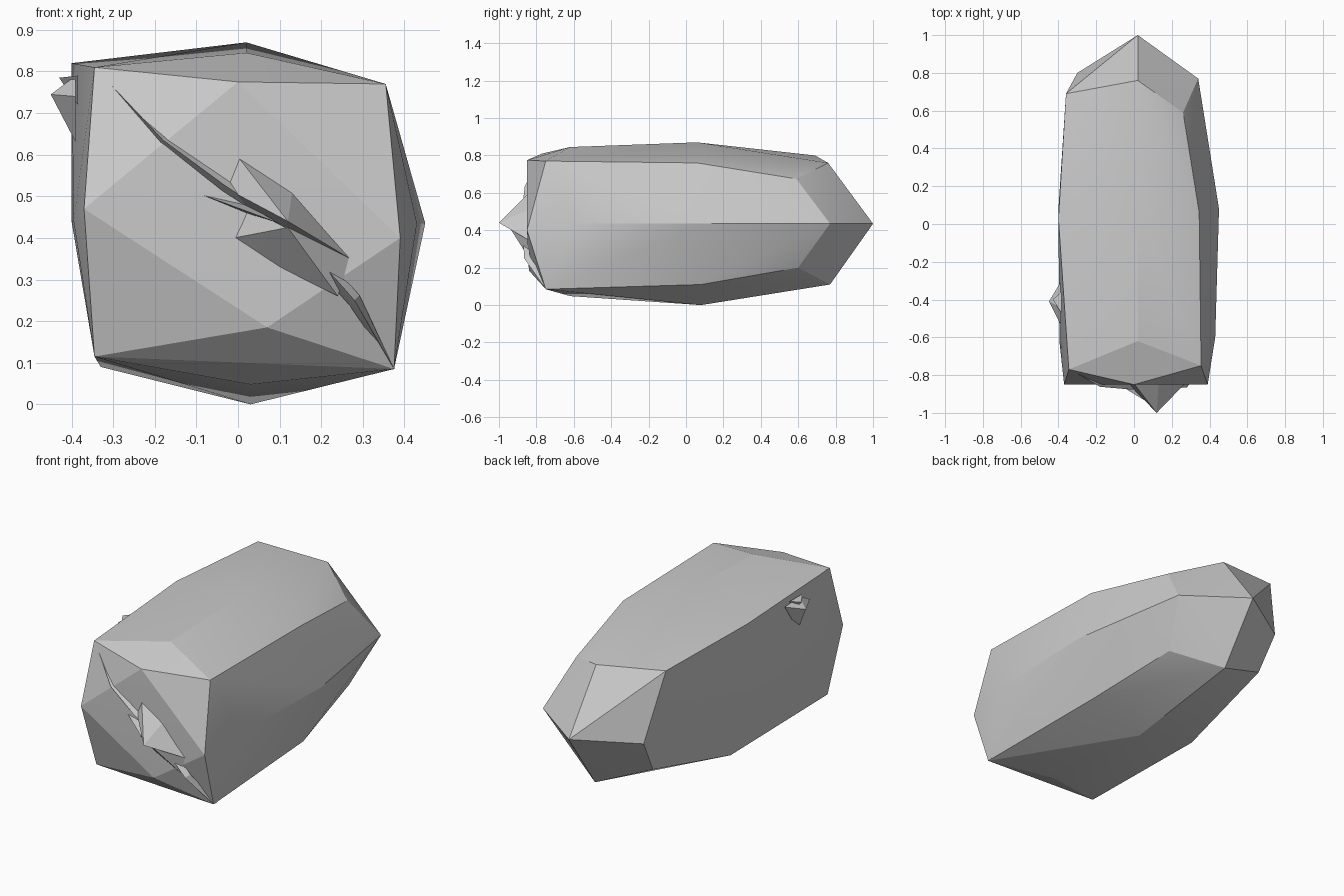
import bpy
import bmesh
import math
from mathutils import Vector

cube = bpy.data.objects.get("Cube")
if cube:
    bpy.data.objects.remove(cube, do_unlink=True)

stone = bpy.data.materials.new("stone_grey")
stone.use_nodes = True
grey = (0.6, 0.6, 0.6, 1)
stone.diffuse_color = grey
stone.node_tree.nodes["Principled BSDF"].inputs["Base Color"].default_value = grey


def finish(name, bm, angle):
    """Turn a bmesh into a named, shaded object."""
    bmesh.ops.recalc_face_normals(bm, faces=bm.faces)
    mesh = bpy.data.meshes.new(name)
    bm.to_mesh(mesh)
    bm.free()
    mesh.materials.append(stone)
    obj = bpy.data.objects.new(name, mesh)
    bpy.context.collection.objects.link(obj)
    bpy.ops.object.select_all(action="DESELECT")
    obj.select_set(True)
    bpy.context.view_layer.objects.active = obj
    bpy.ops.object.shade_smooth_by_angle(angle=math.radians(angle))
    return obj


def hull(name, points, angle=15):
    """Faceted solid wrapped round a few points."""
    bm = bmesh.new()
    for p in points:
        bm.verts.new(p)
    result = bmesh.ops.convex_hull(bm, input=bm.verts)
    loose = [v for v in result["geom_interior"] if isinstance(v, bmesh.types.BMVert)]
    bmesh.ops.delete(bm, geom=loose, context="VERTS")
    return finish(name, bm, angle)


def pyramid(name, base, apex):
    """Open-based spike from a base outline to one apex."""
    bm = bmesh.new()
    ring = [bm.verts.new(p) for p in base]
    tip = bm.verts.new(apex)
    for i, v in enumerate(ring):
        bm.faces.new((v, ring[(i + 1) % len(ring)], tip))
    bm.faces.new(ring[::-1])
    return finish(name, bm, 10)


# Main body: front rim, shoulder, waist, rear facets and rear point
front_rim = [(-.345, -.77, .81), (0, -.85, .775), (.355, -.75, .77), (.39, -.85, .40),
             (.375, -.75, .085), (.07, -.84, .185), (-.345, -.75, .115), (-.37, -.85, .47)]
shoulder = [(.02, -.62, .845), (.43, -.6, .435), (.03, -.62, .048), (-.395, -.62, .44)]
waist = [(-.4, .03, .82), (.02, .06, .87), (.345, .06, .76), (.45, .08, .435),
         (.345, .08, .11), (.03, .08, 0), (-.33, .08, .09), (-.4, .08, .44)]
rear = [(-.36, .69, .8), (.02, .76, .76), (.26, .59, .675), (.34, .77, .435),
        (.26, .6, .2), (.02, .77, .11), (-.28, .69, .23), (-.3, .8, .42)]
hull("crystal_body", front_rim + shoulder + waist + rear + [(.02, 1, .435)])

# Folded spike on the front: upper blade and lower wedge
apex = (.12, -1, .44)
pyramid("front_blade", [(0, -.845, .595), (.13, -.845, .51), (.27, -.845, .35),
                        (.1, -.845, .4), (-.03, -.845, .52)], apex)
pyramid("front_wedge", [(.02, -.845, .47), (.2, -.845, .41), (.27, -.845, .35),
                        (.24, -.845, .26), (.1, -.845, .33), (-.01, -.845, .4)],
        (.12, -.95, .425))
pyramid("front_sliver", [(-.09, -.845, .505), (.02, -.845, .48), (.02, -.845, .46)],
        (.1, -.96, .435))

# Thin raised seam running corner to corner across the front
seam = [(-.345, -.765, .81), (-.18, -.862, .635), (-.03, -.875, .525),
        (.13, -.875, .42), (.28, -.865, .25), (.375, -.75, .085)]
across = Vector((.012, 0, .012))
bm = bmesh.new()
rows = []
for i, p in enumerate(seam):
    side = across if 0 < i < len(seam) - 1 else across * .1
    back = Vector((0, .03, 0))
    p = Vector(p)
    rows.append([bm.verts.new(q) for q in (p + side + back, p, p - side + back)])
for a, b in zip(rows, rows[1:]):
    for k in range(3):
        m = (k + 1) % 3
        bm.faces.new((a[k], a[m], b[m], b[k]))
bm.faces.new(rows[0])
bm.faces.new(rows[-1][::-1])
finish("front_seam", bm, 20)

# Small burr on the right side, with a lower shard
pyramid("side_burr", [(-.39, -.53, .74), (-.39, -.44, .79), (-.39, -.31, .78),
                      (-.39, -.37, .69), (-.39, -.44, .63)], (-.45, -.41, .745))
pyramid("side_shard", [(-.385, -.47, .79), (-.385, -.36, .79), (-.385, -.4, .72)],
        (-.43, -.4, .785))
